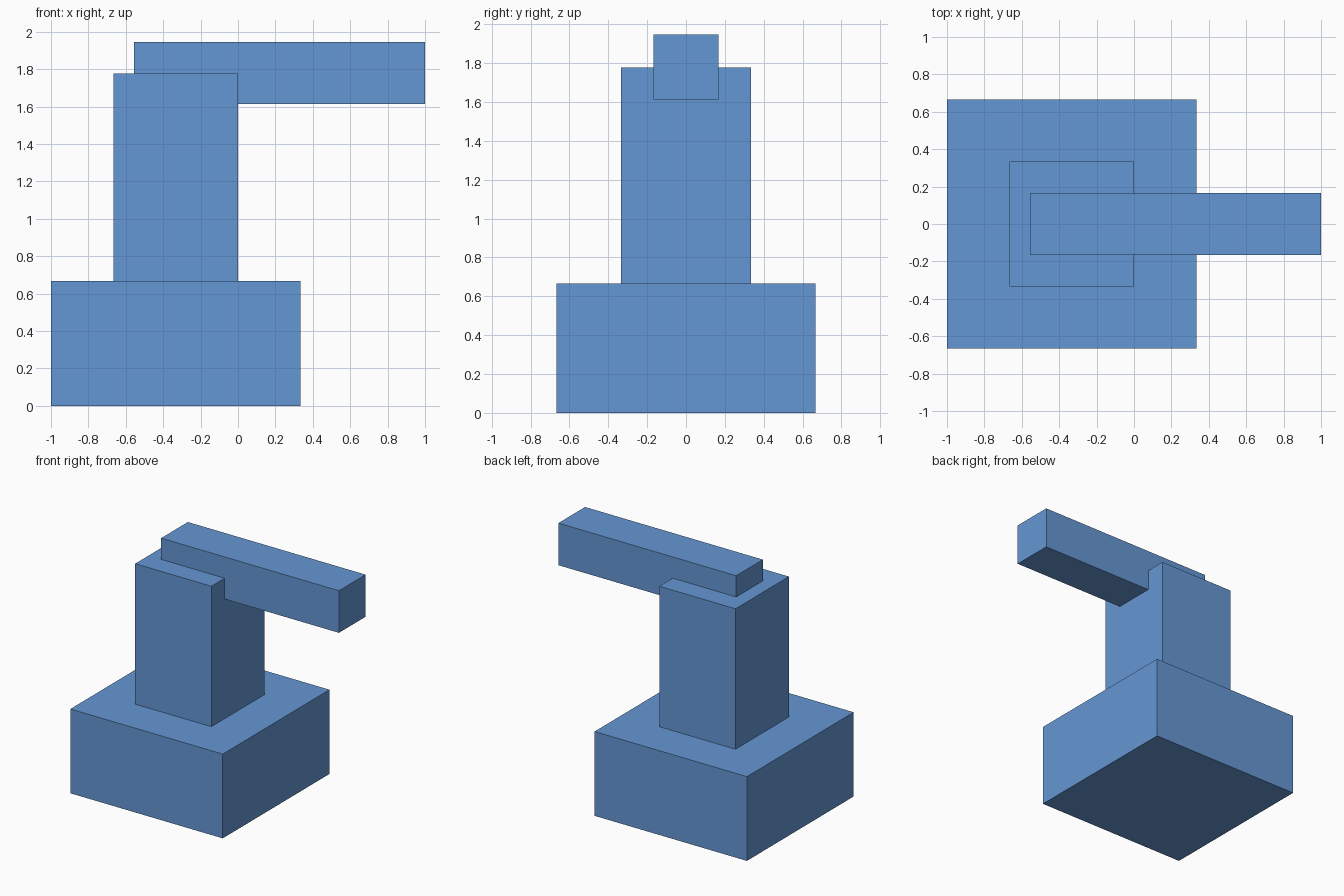
import bpy

if "Cube" in bpy.data.objects:
    bpy.data.objects.remove(bpy.data.objects["Cube"])

blue = bpy.data.materials.new("blue")
blue.diffuse_color = (0.13, 0.31, 0.66, 1)
blue.use_nodes = True
blue.node_tree.nodes["Principled BSDF"].inputs["Base Color"].default_value = blue.diffuse_color


def box(name, x0, x1, width, z0, z1):
    """Box from x and z extents, centred on y = 0."""
    bpy.ops.mesh.primitive_cube_add(size=1, location=((x0 + x1) / 2, 0, (z0 + z1) / 2))
    obj = bpy.context.object
    obj.name = name
    obj.scale = (x1 - x0, width, z1 - z0)
    bpy.ops.object.transform_apply(location=False, rotation=False, scale=True)
    obj.data.materials.append(blue)
    return obj


# Wide base block
box("base", -1, 1 / 3, 4 / 3, 0, 2 / 3)
# Upright column standing on the base
box("column", -2 / 3, 0, 2 / 3, 2 / 3, 16 / 9)
# Horizontal arm sunk into the column top
box("arm", -5 / 9, 1, 1 / 3, 1.613, 1.946)
